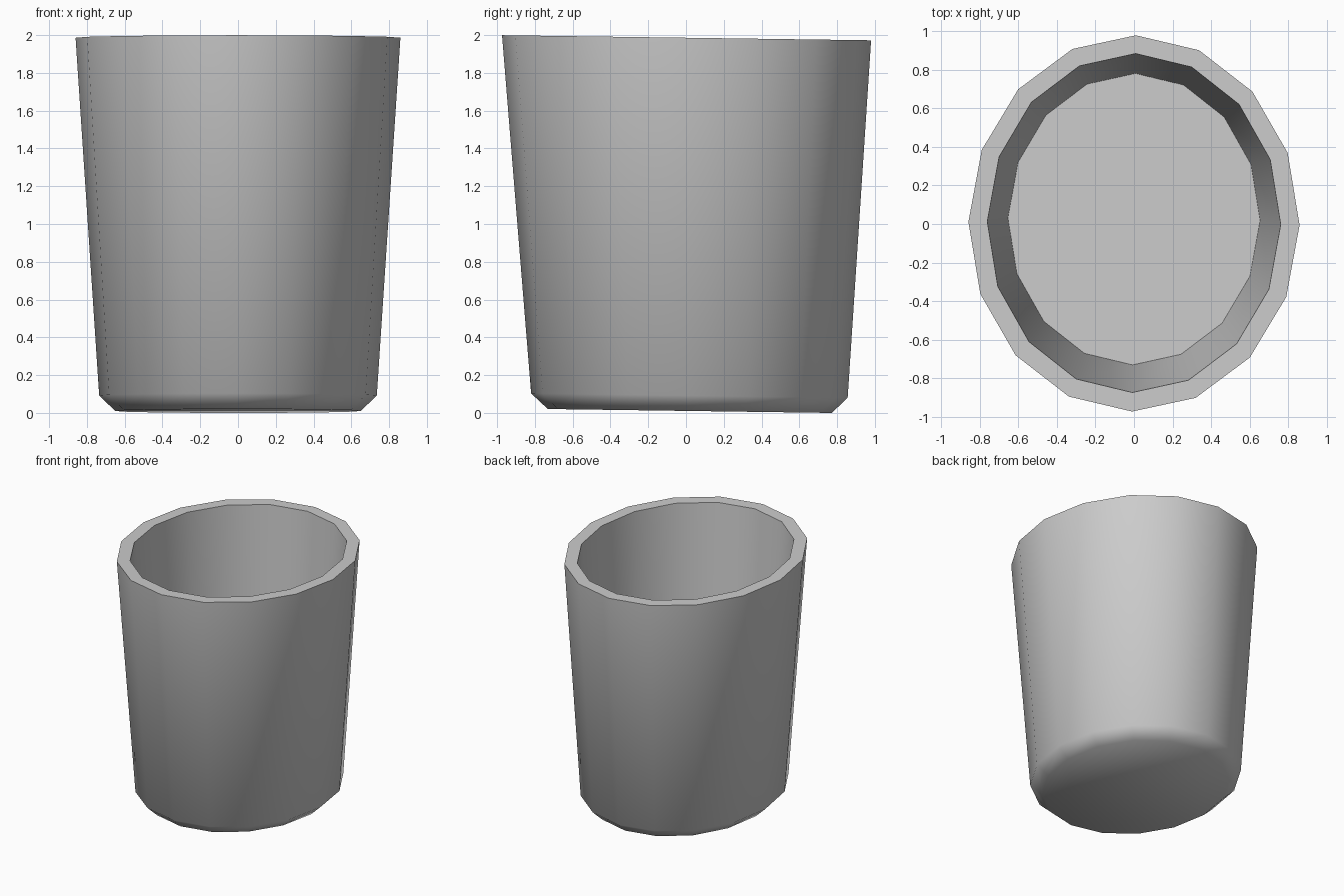
import bpy, bmesh, math

if "Cube" in bpy.data.objects:
    bpy.data.objects.remove(bpy.data.objects["Cube"])

SIDES = 16
SLOPE = -0.0138   # rings lean slightly down toward the back
TWIST = -0.01

# rings from outer base, up the wall, over the rim, down to the inner floor:
# (x radius, y radius, y centre, z at centre)
RINGS = [
    (0.65, 0.752, 0.02, 0.0105),
    (0.735, 0.838, 0.018, 0.092),
    (0.86, 0.977, 0.003, 1.986),
    (0.762, 0.88, 0.005, 1.986),
    (0.655, 0.757, 0.025, 0.13),
]


def add_ring(bm, rx, ry, cy, z):
    ring = []
    for i in range(SIDES):
        a = 2 * math.pi * i / SIDES
        x, y = rx * math.cos(a), ry * math.sin(a)
        c, s = math.cos(TWIST), math.sin(TWIST)
        x, y = x * c - y * s, x * s + y * c
        ring.append(bm.verts.new((x, y + cy, z + SLOPE * (y + cy))))
    return ring


# tumbler: one closed, lofted shell
bm = bmesh.new()
rings = [add_ring(bm, *r) for r in RINGS]
for lo, hi in zip(rings, rings[1:]):
    for i in range(SIDES):
        j = (i + 1) % SIDES
        bm.faces.new((lo[i], lo[j], hi[j], hi[i]))
bm.faces.new(rings[0][::-1])   # underside
bm.faces.new(rings[-1])        # inner floor
bmesh.ops.recalc_face_normals(bm, faces=bm.faces)

mesh = bpy.data.meshes.new("cup")
bm.to_mesh(mesh)
bm.free()
cup = bpy.data.objects.new("cup", mesh)
bpy.context.collection.objects.link(cup)

# smooth walls, crisp rim
bpy.context.view_layer.objects.active = cup
cup.select_set(True)
bpy.ops.object.shade_smooth_by_angle(angle=math.radians(60))
